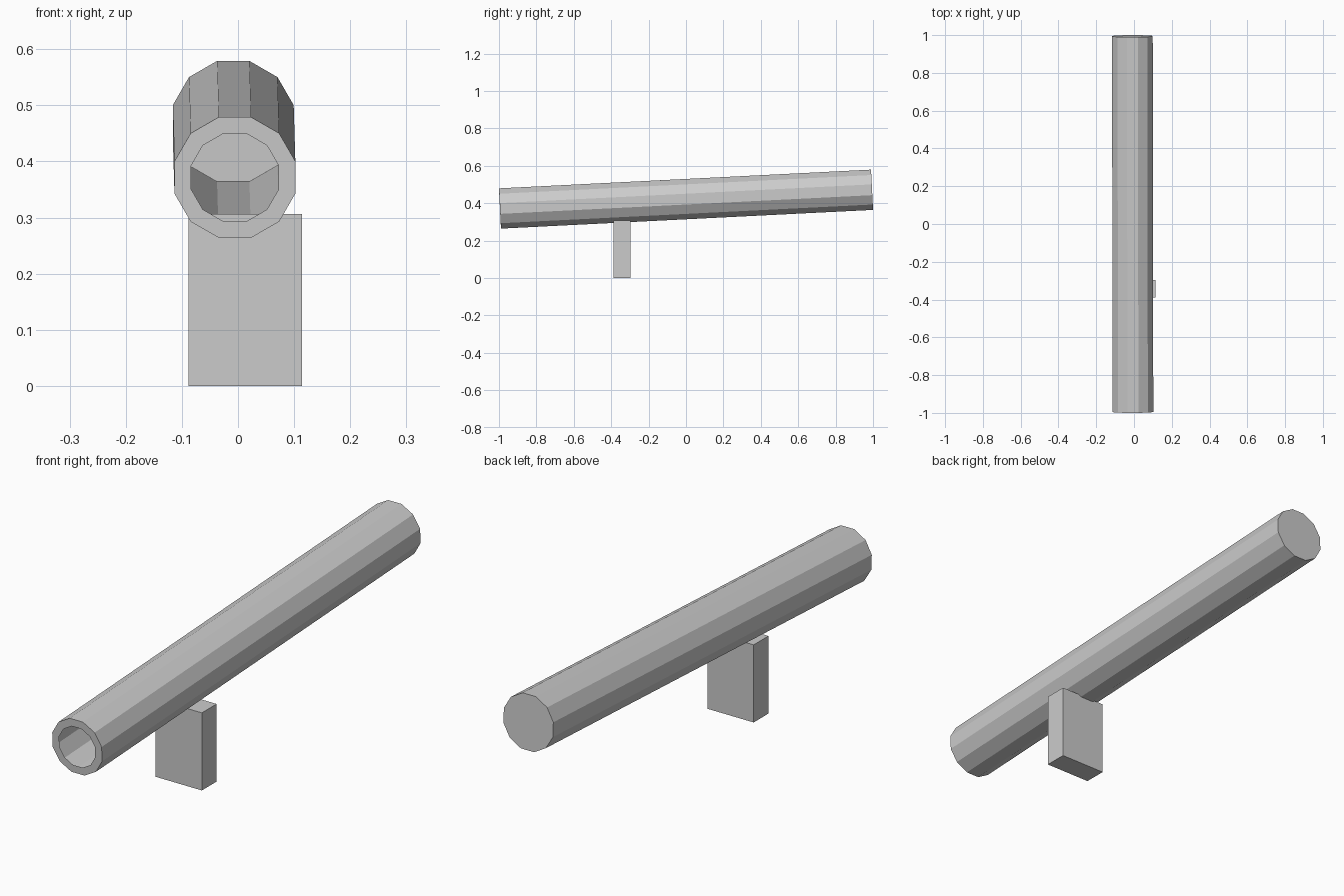
import bpy, bmesh, math
from mathutils import Matrix, Vector

if "Cube" in bpy.data.objects:
    bpy.data.objects.remove(bpy.data.objects["Cube"])


def add_object(name, bm):
    mesh = bpy.data.meshes.new(name)
    bm.to_mesh(mesh)
    bm.free()
    obj = bpy.data.objects.new(name, mesh)
    bpy.context.collection.objects.link(obj)
    return obj


# Barrel: 12-sided thin shell with a rim around the open front end
SIDES = 12
APOTHEM = 0.1077
HOLE_APOTHEM = 0.077
LENGTH = 1.9917
radius = APOTHEM / math.cos(math.pi / SIDES)

bm = bmesh.new()
bmesh.ops.create_cone(bm, cap_ends=True, segments=SIDES,
                      radius1=radius, radius2=radius, depth=LENGTH,
                      matrix=Matrix.Rotation(math.pi / SIDES, 4, 'Z'))
bm.normal_update()
front = min(bm.faces, key=lambda f: f.calc_center_median().z)
bmesh.ops.inset_region(bm, faces=[front], thickness=APOTHEM - HOLE_APOTHEM)
bmesh.ops.delete(bm, geom=[front], context='FACES')
barrel = add_object("barrel", bm)

# Lay the barrel along y, with the back end slightly raised
pitch = math.radians(2.88)
barrel.matrix_world = (Matrix.Translation((-0.007, 0, 0.4215))
                       @ Matrix.Rotation(0.0015, 4, 'Z')
                       @ Matrix.Rotation(pitch - math.pi / 2, 4, 'X'))

# Support post: its top pokes slightly into the barrel
low, high = Vector((-0.088, -0.388, 0)), Vector((0.114, -0.296, 0.306))
bm = bmesh.new()
bmesh.ops.create_cube(bm, size=1,
                      matrix=Matrix.Translation((low + high) / 2)
                      @ Matrix.Diagonal((*(high - low), 1)))
add_object("support_post", bm)
